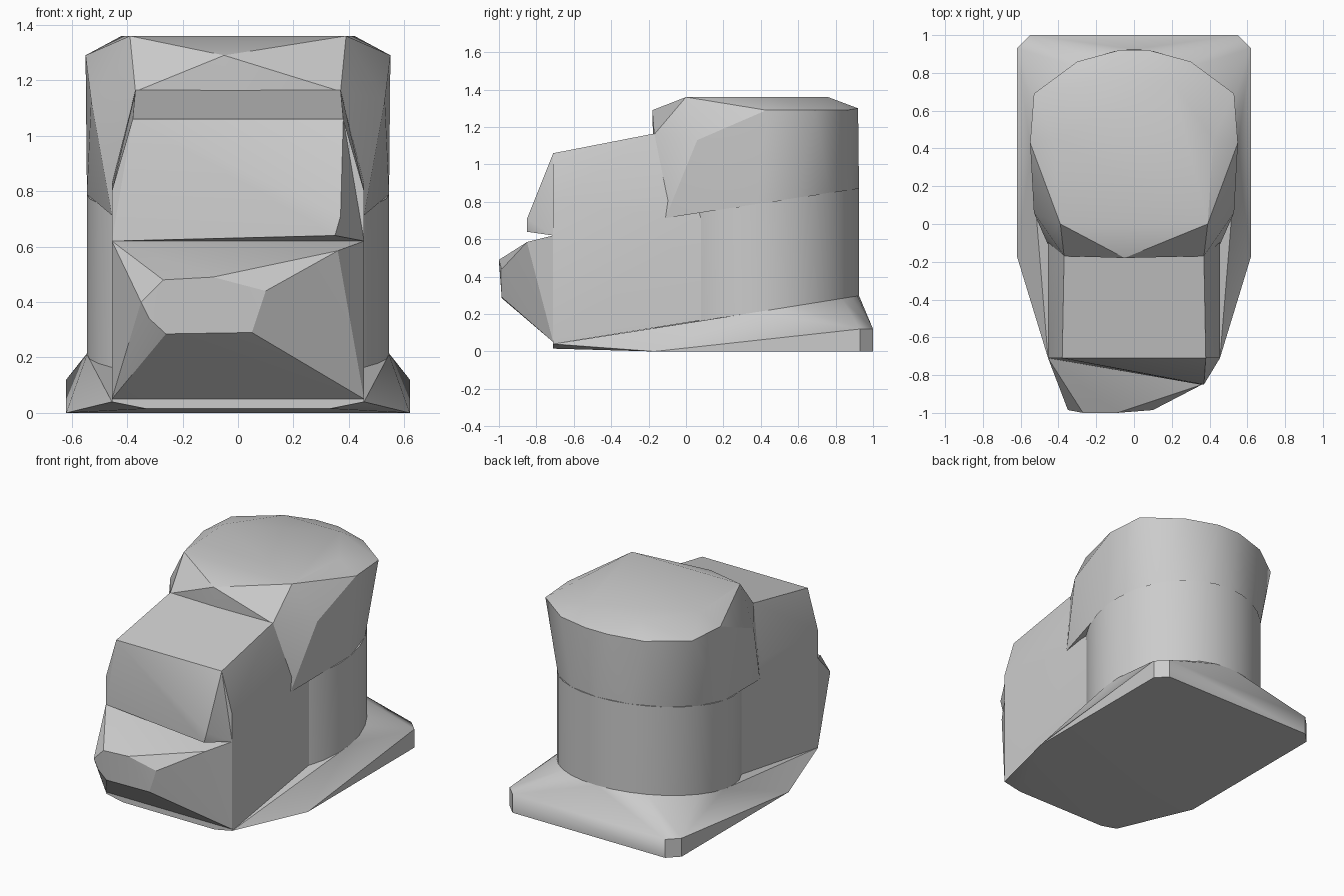
import bpy
import bmesh
from math import sin, cos, pi, radians

cube = bpy.data.objects.get("Cube")
if cube:
    bpy.data.objects.remove(cube, do_unlink=True)

# Single plain grey for every part
grey = bpy.data.materials.new("plain_grey")
grey.use_nodes = True
colour = (0.6, 0.6, 0.6, 1)
grey.diffuse_color = colour
for node in grey.node_tree.nodes:
    if node.type == "BSDF_PRINCIPLED":
        node.inputs["Base Color"].default_value = colour


def mirrored(points):
    """Return the points together with their copies across the centre plane."""
    return points + [(-x, y, z) for x, y, z in points]


def hull_part(name, points):
    """Make one faceted solid as the convex hull of its corner points."""
    bm = bmesh.new()
    for point in points:
        bm.verts.new(point)
    result = bmesh.ops.convex_hull(bm, input=bm.verts[:])
    loose = set(result["geom_interior"] + result["geom_unused"])
    bmesh.ops.delete(bm, geom=[v for v in loose if isinstance(v, bmesh.types.BMVert)],
                     context="VERTS")
    bmesh.ops.dissolve_limit(bm, angle_limit=radians(1),
                             verts=bm.verts[:], edges=bm.edges[:])
    bmesh.ops.recalc_face_normals(bm, faces=bm.faces[:])
    mesh = bpy.data.meshes.new(name)
    bm.to_mesh(mesh)
    bm.free()
    mesh.materials.append(grey)
    part = bpy.data.objects.new(name, mesh)
    bpy.context.collection.objects.link(part)
    bpy.ops.object.select_all(action="DESELECT")
    part.select_set(True)
    bpy.context.view_layer.objects.active = part
    bpy.ops.object.shade_smooth_by_angle(angle=radians(25))
    return part


def floor_height(y):
    """Sloping line where the body meets the base."""
    return 0.15 + 0.16 * y


def seam_height(y):
    """Sloping line where the column meets the head."""
    return 0.73 + 0.155 * y


def round_ring(height, sides=32, radius=0.545, middle=0.38):
    """Circle of points whose height follows a sloping line."""
    ring = []
    for i in range(sides):
        angle = 2 * pi * i / sides
        y = middle + radius * sin(angle)
        ring.append((radius * cos(angle), y, height(y)))
    return ring


half_width = 0.455
front = -0.71

# Flared base plate with a sloping top that meets the column
base_corners = mirrored([
    (half_width, front, 0.04), (0.33, front, 0.015), (0.62, -0.17, 0),
    (0.62, 0.93, 0), (0.62, 0.93, 0.12), (0.55, 1, 0), (0.55, 1, 0.12)])
hull_part("base", base_corners + round_ring(floor_height))

# Round column
hull_part("column", round_ring(floor_height) + round_ring(seam_height))

# Boxy front body with tapered upper sides
hull_part("front_body", mirrored([
    (half_width, front, 0.04), (half_width, front, 0.8), (0.38, front, 1.06),
    (0.37, -0.17, 1.165), (half_width, -0.14, 0.83),
    (half_width, 0.1, 0.7), (half_width, 0.1, 0.17)]))

# Lopsided upper wedge on the front
hull_part("upper_snout", mirrored([
    (0.38, front, 1.06), (half_width, front, 0.62)]) + [
    (0.37, -0.85, 0.71), (0.35, -0.85, 0.64)])

# Lower snout with an off-centre blunt nose
nose_outline = [(-0.35, 0.4), (-0.27, 0.48), (-0.09, 0.49),
                (0.1, 0.44), (0.05, 0.29), (-0.26, 0.285), (-0.32, 0.34)]
hull_part("lower_snout", mirrored([
    (half_width, front, 0.05), (half_width, front, 0.62)]) +
    [(x, -0.985 if z < 0.45 else -1, z) for x, z in nose_outline] +
    [(0.36, -0.85, 0.585)])

# Faceted head overhanging the column
head_top = mirrored([(0.39, 0, 1.36), (0.42, 0.45, 1.36), (0.2, 0.76, 1.36)])
head_sides = mirrored([
    (0.55, 0.43, 1.29), (0.53, 0.69, 1.29), (0.3, 0.86, 1.29),
    (0.08, 0.92, 1.3), (0.53, 0.06, 1.13), (0.37, -0.17, 1.16),
    (half_width, -0.11, seam_height(-0.11))])
head_brow = [(-0.05, -0.18, 1.29)]
hull_part("head", head_top + head_sides + head_brow + round_ring(seam_height, sides=16))
